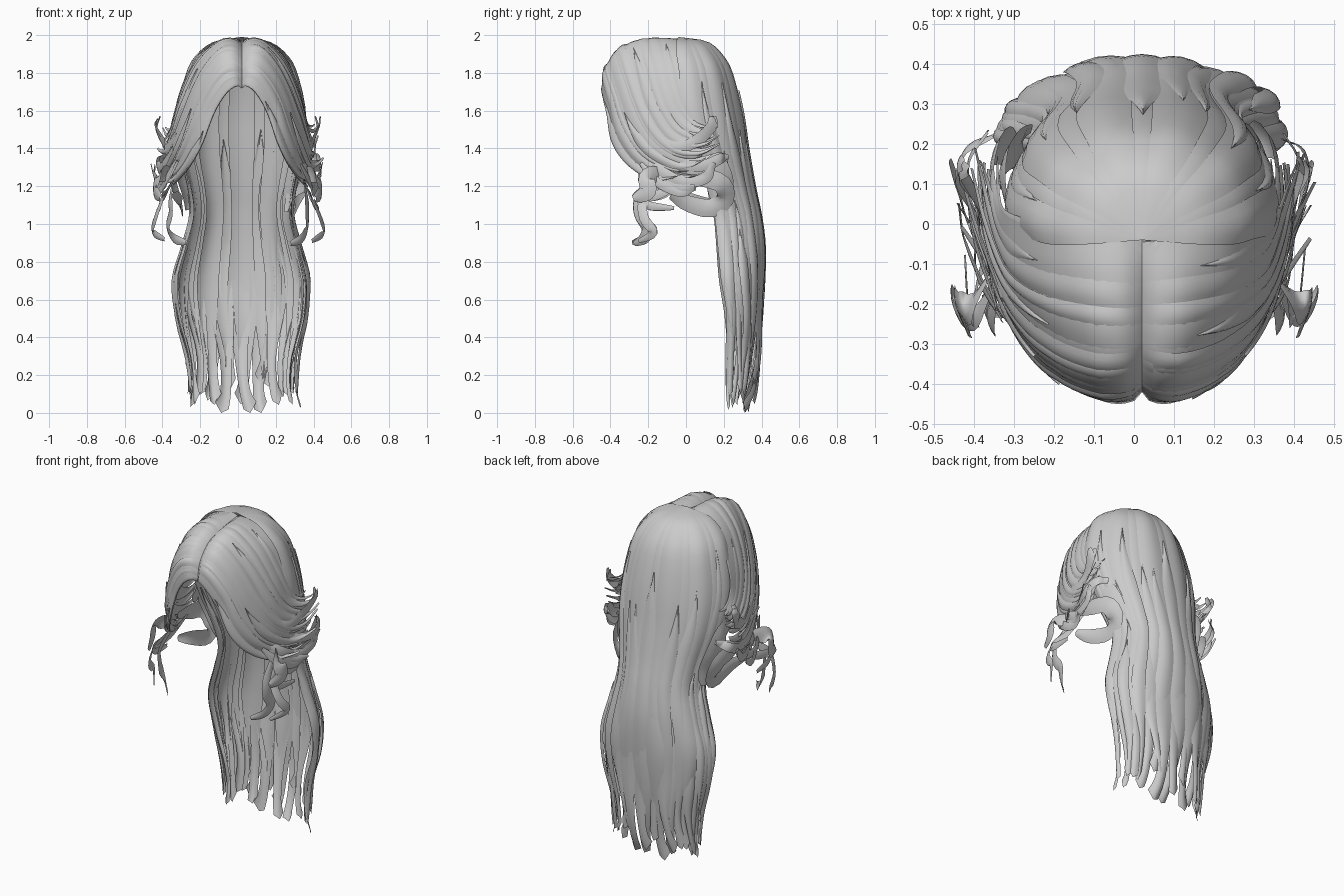
import bpy, bmesh, math, random
from mathutils import Vector

random.seed(7)
R = random.uniform


def spline(pts, u):
    """Catmull-Rom through pts, u in 0..1."""
    n = len(pts) - 1
    x = min(max(u, 0.0), 1.0) * n
    i = min(int(x), n - 1)
    f = x - i
    b, c = Vector(pts[i]), Vector(pts[i + 1])
    a = Vector(pts[i - 1]) if i > 0 else 2 * b - c
    d = Vector(pts[i + 2]) if i + 2 <= n else 2 * c - b
    return 0.5 * (2 * b + (c - a) * f + (2 * a - 5 * b + 4 * c - d) * f ** 2
                  + (3 * b - a - 3 * c + d) * f ** 3)


def sheet(bm, fn, n, m):
    """Grid of n x m quads from fn(s, t), s in 0..1 and t in -1..1."""
    grid = [[bm.verts.new(fn(i / n, 2 * j / m - 1)) for j in range(m + 1)]
            for i in range(n + 1)]
    for i in range(n):
        for j in range(m):
            bm.faces.new((grid[i][j], grid[i][j + 1], grid[i + 1][j + 1], grid[i + 1][j]))


def finish(bm, name):
    me = bpy.data.meshes.new(name)
    bm.to_mesh(me)
    bm.free()
    me.polygons.foreach_set("use_smooth", [True] * len(me.polygons))
    ob = bpy.data.objects.new(name, me)
    bpy.context.collection.objects.link(ob)
    return ob


# Back hair shell: half width, front y, back y, z from crown to tips
BACK = [(0.0, -.04, -.04), (.14, -.03, .11), (.23, -.02, .19), (.285, 0, .245),
        (.33, .02, .295), (.325, .08, .325), (.28, .14, .36), (.265, .18, .39),
        (.305, .2, .41), (.35, .215, .412), (.335, .235, .4), (.29, .23, .385),
        (.28, .23, .355), (.29, .23, .32)]
BACK_Z = [1.99, 1.967, 1.9, 1.8, 1.6, 1.4, 1.2, 1.05, .88, .7, .5, .3, .12, .015]
ROWS = [(*r, z) for r, z in zip(BACK, BACK_Z)]


def back_strand(bm, phi, half, u0, u1, push, wave, curl=0.0, m=4):
    ph = R(0, 6.28)

    def fn(s, t):
        u = u0 + (u1 - u0) * s
        a, yf, yb, z = spline(ROWS, u)
        low = max(0, (u - .5) / .5)
        end = max(0, (s - .75) / .25)
        # narrow to a stem, then flare into a fishtail tip
        w = half * (1 - .15 * low) * (1 - .45 * math.sin(math.pi * end * .75))
        if u0 > 0:
            w *= min(1, s * 5)
        p = phi + wave * low * math.sin(ph + 11 * u) + w * t + curl * end ** 2
        k = (push + .01 * (1 - t * t) + .016 * low * math.sin(ph + 16 * u)) * min(1, u * 5)
        z += .04 * end ** 2 * (abs(t) - .4 + .5 * t * (1 if curl > 0 else -1))
        return (.02 + (a + k) * math.sin(p), yf + (yb - yf + k) * math.cos(p), max(z, 0))
    sheet(bm, fn, 34, m)


bm = bmesh.new()
N = 11
for i in range(N):
    c = -1.5 + 3.0 * i / (N - 1)
    u1 = 1.0 if abs(c) < .5 else (.965 if i % 2 else .93)
    curl = -.12 * math.copysign(1, c) if abs(c) in (.6, 1.2) else .12 * math.copysign(1, c)
    back_strand(bm, c, .22, 0, u1, -.01 * (i % 2), .06, curl)
finish(bm, "back_hair_base")

bm = bmesh.new()
for i in range(13):
    c = -1.55 + 3.1 * i / 12
    back_strand(bm, c + R(-.05, .05), R(.13, .2), R(.2, .42), R(.9, .99),
                R(-.012, .01), R(.06, .12), R(-.15, .15))
for i in range(6):
    c = (-1 if i % 2 else 1) * R(1.1, 1.6)
    back_strand(bm, c, R(.09, .14), R(.48, .6), R(.82, .93), R(-.005, .015), .12, R(-.1, .1))
finish(bm, "back_hair_locks")

# Front hair: guide lines from the parting, round the face, to the side
GUIDES = [
    [(0, -.42, 1.73), (.07, -.423, 1.685), (.14, -.41, 1.58), (.195, -.38, 1.43),
     (.25, -.31, 1.32), (.31, -.2, 1.24), (.355, -.08, 1.2), (.37, .02, 1.2)],
    [(0, -.395, 1.84), (.1, -.395, 1.81), (.2, -.365, 1.69), (.262, -.31, 1.53),
     (.315, -.22, 1.39), (.35, -.1, 1.31), (.375, .02, 1.28), (.38, .12, 1.3)],
    [(0, -.31, 1.93), (.11, -.31, 1.905), (.22, -.275, 1.78), (.295, -.21, 1.6),
     (.34, -.13, 1.47), (.365, -.04, 1.4), (.375, .07, 1.38), (.37, .17, 1.42)],
    [(0, -.18, 1.965), (.11, -.17, 1.95), (.23, -.15, 1.85), (.305, -.11, 1.69),
     (.34, -.05, 1.56), (.36, .03, 1.49), (.365, .11, 1.46), (.36, .17, 1.48)],
    [(0, -.03, 1.985), (.11, -.02, 1.965), (.22, 0, 1.9), (.285, .015, 1.79),
     (.33, .035, 1.66), (.34, .07, 1.57), (.34, .12, 1.53), (.34, .17, 1.53)]]


def front_strand(bm, side, v, half, s0, s1, push, flip=0.0):
    def fn(s, t):
        q = s0 + (s1 - s0) * s
        end = max(0, (s - .65) / .35)
        w = half * (1 - .7 * end ** 1.3)
        if s0 > 0:
            w *= min(1, 4 * s)
        vv = min(1, max(0, v + w * t))
        p = spline([spline(g, q) for g in GUIDES], vv)
        out = Vector((p.x, p.y + .08, max(0, p.z - 1.5))).normalized()
        # rounded rise beside the parting groove
        lift = .025 * math.sin(math.pi * (q / .3) ** .5) if q < .3 else 0
        fade = 1 - vv ** 4
        p = p + out * ((push + .008 * (1 - t * t)) * min(1, q * 8) * fade
                       + lift * fade + flip * end ** 2)
        p.z += flip * .8 * end ** 2 - .012 * max(0, 1 - q * 25)
        return (max(p.x, 0) * side + .02 * (1 - q), p.y, min(p.z, 2))
    sheet(bm, fn, 26, 4)


for side, label in ((1, "right"), (-1, "left")):
    bm = bmesh.new()
    for i in range(9):
        front_strand(bm, side, i / 8, .1, 0, R(.9, 1), .006 * (i % 2))
    finish(bm, label + "_front_hair")
    bm = bmesh.new()
    for i in range(10):
        front_strand(bm, side, .03 + .09 * i + R(-.03, .03), R(.03, .06),
                     0 if i % 3 else R(.15, .4), R(.85, 1), R(.005, .014), R(0, .06))
    finish(bm, label + "_front_wisps")


# Loose ribbons: (half width, path), used for curls and flicked tips
def ribbon(bm, side, half, path, jit=0.0):
    path = [Vector(p) + Vector((R(-jit, jit), R(-jit, jit), R(-jit, jit))) for p in path]

    def fn(s, t):
        p = spline(path, s)
        tan = (spline(path, s + .02) - spline(path, s - .02)).normalized()
        out = Vector((p.x, p.y * .5, 0)).normalized()
        wid = tan.cross(out).normalized()
        w = half * min(1, .4 + 3 * s) * (1 - .6 * max(0, (s - .5) * 2) ** 3)
        p = p + wid * w * t + out * half * .18 * (1 - t * t)
        return (p.x * side, p.y, p.z)
    sheet(bm, fn, 20, 4)


CURLS = [
    (.032, [(.33, -.12, 1.27), (.355, -.23, 1.15), (.36, -.25, 1.06), (.37, -.2, .99),
            (.34, -.22, .92), (.27, -.28, .9)]),
    (.026, [(.34, -.12, 1.24), (.39, -.23, 1.13), (.43, -.22, 1.03), (.445, -.18, .96),
            (.39, -.25, .91)]),
    (.025, [(.33, -.02, 1.28), (.38, -.12, 1.17), (.4, -.23, 1.13), (.41, -.19, 1.09),
            (.42, -.07, 1.09)]),
    (.05, [(.33, -.1, 1.3), (.36, .05, 1.26), (.34, .18, 1.22), (.31, .2, 1.13),
           (.29, .13, 1.09), (.31, 0, 1.12), (.34, -.08, 1.15)]),
    (.06, [(.3, .0, 1.38), (.32, .12, 1.36), (.31, .18, 1.26), (.28, .2, 1.15),
           (.26, .2, 1.07)]),
    (.045, [(.33, -.1, 1.28), (.41, -.2, 1.25), (.44, -.2, 1.18), (.41, -.27, 1.13)])]
FLICKS = [
    (.03, [(.33, -.2, 1.48), (.37, -.05, 1.4), (.4, .06, 1.43), (.43, .13, 1.51),
           (.42, .14, 1.56)]),
    (.03, [(.34, -.2, 1.4), (.38, -.05, 1.32), (.42, .08, 1.3), (.42, .17, 1.34),
           (.36, .22, 1.36)]),
    (.026, [(.32, -.22, 1.36), (.37, -.12, 1.27), (.4, 0, 1.22), (.44, .1, 1.25),
            (.445, .15, 1.32)]),
    (.024, [(.33, -.24, 1.33), (.38, -.14, 1.23), (.41, -.03, 1.18), (.44, .05, 1.2)])]

for side, label in ((1, "right"), (-1, "left")):
    bm = bmesh.new()
    for half, path in CURLS:
        ribbon(bm, side, half, path, .008)
    finish(bm, label + "_side_curls")
    bm = bmesh.new()
    for half, path in FLICKS * 2:
        ribbon(bm, side, half, path, .014)
    finish(bm, label + "_flicked_tips")
